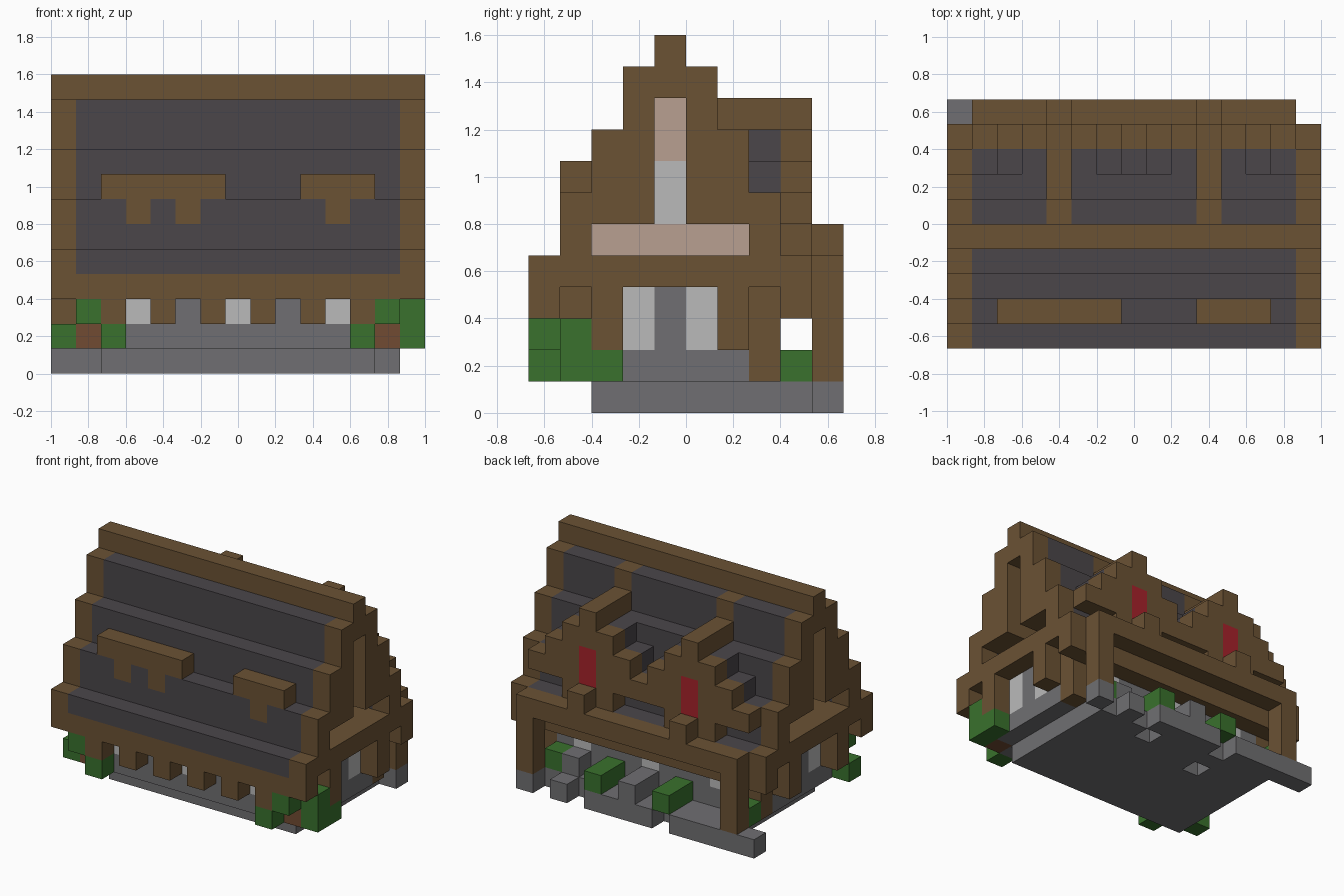
import bpy
import bmesh
from mathutils import Vector

cube = bpy.data.objects.get("Cube")
if cube:
    bpy.data.objects.remove(cube, do_unlink=True)

NX, NY = 15, 10
UNIT = 2 / NX


def material(name, rgb):
    mat = bpy.data.materials.new(name)
    mat.use_nodes = True
    mat.diffuse_color = (*rgb, 1)
    mat.node_tree.nodes["Principled BSDF"].inputs["Base Color"].default_value = (*rgb, 1)
    return mat


wood = material("wood brown", (.147, .084, .034))
bark = material("reddish brown", (.165, .07, .032))
slate = material("roof dark grey", (.069, .061, .068))
stone = material("stone grey", (.162, .159, .168))
pale = material("window light grey", (.49, .49, .49))
plank = material("pale plank", (.485, .352, .283))
leaf = material("leaf green", (.041, .165, .026))
red = material("glass red", (.38, .016, .024))

cells = {}       # grid cell -> part name
part_mats = {}   # part name -> material


def span(v):
    return range(v, v + 1) if isinstance(v, int) else range(v[0], v[1] + 1)


def block(part, mat, x, y, z, mirror=False):
    """Fill a box of grid cells (inclusive ranges), optionally mirrored in x."""
    part_mats[part] = mat
    for i in span(x):
        for j in span(y):
            for k in span(z):
                cells[i, j, k] = part
                if mirror:
                    cells[NX - 1 - i, j, k] = part


def carve(x, y, z):
    """Empty a box of grid cells on both ends of the house."""
    for i in span(x):
        for j in span(y):
            for k in span(z):
                cells.pop((i, j, k), None)
                cells.pop((NX - 1 - i, j, k), None)


# Stone foundation with a broken back edge
block("foundation", stone, (2, 12), (2, 8), 0)
for run in ((0, 4), (6, 9), 11, 13):
    block("foundation", stone, run, 9, 0)
carve_holes = ((9, 8), (5, 7))
for i, j in carve_holes:
    cells.pop((i, j, 0), None)
block("back_rubble", stone, 7, (8, 9), 1)
block("back_rubble", stone, 11, 8, 1)

# House walls and windows
block("walls", stone, (2, 12), (1, 7), (1, 3))
block("walls", stone, 1, (2, 6), (1, 3), True)
for i in (3, 7, 11):
    for j in (1, 7):
        block("windows", pale, i, j, (2, 3))
for j in (3, 5):
    block("windows", pale, 1, j, (2, 3), True)

# Corner posts
for j in (1, 7):
    block("corner_posts", wood, 1, j, (1, 3), True)
block("post_feet", bark, 1, 1, 1, True)

# Stepped main roof and wooden gable trim
for step, rows in enumerate((4, (5, 6), (7, 8), (9, 10))):
    depth = (step, 8 - step)
    block("roof", slate, (1, 13), depth, rows)
    block("gable_trim", wood, 0, depth, rows, True)
block("ridge_beam", wood, (0, 14), 4, 11)

# Eave beams and hanging rafter ends
for j in (0, 8):
    block("eave_beams", wood, (0, 14), j, 3)
for i in range(2, 13, 2):
    block("rafter_ends", wood, i, 0, 2)
for j in (2, 6):
    block("side_rafter_ends", wood, 0, j, (2, 3), True)

# Gable openings with the attic wall set back
block("attic_floor", wood, (0, 2), (2, 6), 4, True)
block("attic_sides", wood, (0, 2), (2, 6), (5, 9), True)
for i in (0, 1, 2):
    for j in (2, 6):
        cells[i, j, 9] = cells[14 - i, j, 9] = None
for c in [c for c, p in cells.items() if p is None]:
    del cells[c]
for step, rows in enumerate((4, (5, 6), (7, 8), (9, 10))):
    block("roof", slate, (1, 2), step, rows, True)
    block("roof", slate, (1, 2), 8 - step, rows, True)
block("roof", slate, (1, 2), 2, 8, True)
block("roof", slate, (1, 2), 6, 8, True)
block("roof", slate, (1, 2), (3, 5), 10, True)
carve((0, 1), (2, 6), 5)
carve((0, 1), 4, (6, 9))
block("attic_wall", plank, 2, (2, 6), 5, True)
block("attic_wall", plank, 2, 4, (8, 9), True)
block("attic_window", pale, 2, 4, (6, 7), True)

# Broken wooden patches on the front slope
for run, drips in (((2, 6), (3, 5)), ((10, 12), (11,))):
    block("roof_patches", wood, run, 1, 7)
    for i in drips:
        block("roof_patches", wood, i, 1, 6)

# Two back dormers
for mid in (4, 10):
    for half, k in ((1, 8), (2, 7)):
        block("dormer_roofs", slate, (mid - half, mid + half), 7, k)
    for half, k in ((1, 5), (3, 6), (2, 7), (1, 8)):
        block("dormer_faces", wood, (mid - half, mid + half), 8, k)
    block("dormer_ridges", wood, mid, (6, 8), 9)
    block("dormer_ridges", wood, mid, 5, (9, 10))
    block("dormer_windows", red, mid, 8, (6, 7))
    block("window_boxes", wood, mid, 9, 5)

# Back porch
block("porch_beam", wood, (1, 13), 9, 4)
block("porch_posts", wood, 1, 9, (1, 3), True)

# Bushes
block("bushes", leaf, 2, 0, 1, True)
block("bushes", leaf, 1, 0, 2, True)
block("bushes", leaf, 0, 1, 1)
block("bushes", leaf, 14, 1, (1, 2))
block("bushes", leaf, 14, 2, 1)
for i in (1, 12):
    block("bushes", leaf, i, 8, 1)
for i in (5, 9):
    block("bushes", leaf, i, (8, 9), 1)

# Turn every part into a mesh of its outward faces
builders = {name: bmesh.new() for name in part_mats}
for cell, part in cells.items():
    bm = builders[part]
    centre = Vector(cell) + Vector((.5, .5, .5))
    for axis in range(3):
        for side in (-1, 1):
            normal = Vector((0, 0, 0))
            normal[axis] = side
            if tuple(int(c + n) for c, n in zip(cell, normal)) in cells:
                continue
            u = Vector((0, 0, 0))
            u[(axis + 1) % 3] = .5
            w = normal.cross(u)
            mid = centre + normal * .5
            corners = [mid - u - w, mid + u - w, mid + u + w, mid - u + w]
            bm.faces.new([bm.verts.new((p - Vector((NX / 2, NY / 2, 0))) * UNIT)
                          for p in corners])

for name, bm in builders.items():
    if bm.faces:
        bmesh.ops.remove_doubles(bm, verts=bm.verts[:], dist=UNIT / 100)
        mesh = bpy.data.meshes.new(name)
        bm.to_mesh(mesh)
        mesh.materials.append(part_mats[name])
        bpy.context.collection.objects.link(bpy.data.objects.new(name, mesh))
    bm.free()
